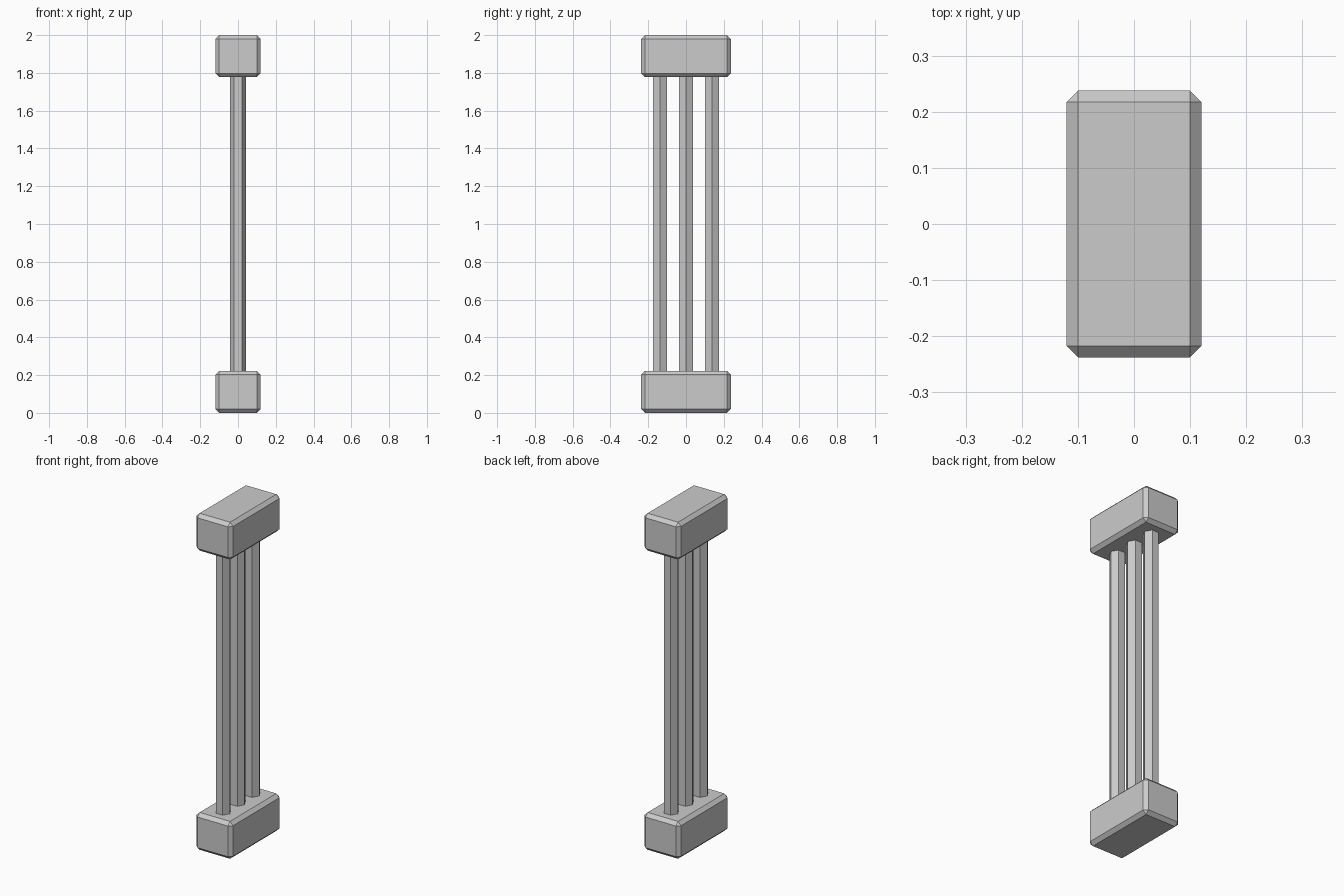
import bpy, bmesh
from mathutils import Matrix

if "Cube" in bpy.data.objects:
    bpy.data.objects.remove(bpy.data.objects["Cube"])

BLOCK = (0.24, 0.475, 0.222)
CHAMFER = 0.02
ROD_RADIUS = 0.0435
ROD_SPACING = 0.138
EMBED = 0.02


def add_object(name, bm, location):
    mesh = bpy.data.meshes.new(name)
    bm.to_mesh(mesh)
    bm.free()
    obj = bpy.data.objects.new(name, mesh)
    obj.location = location
    bpy.context.collection.objects.link(obj)
    return obj


def chamfered_block(name, z):
    bm = bmesh.new()
    bmesh.ops.create_cube(bm, size=1, matrix=Matrix.Diagonal((*BLOCK, 1)))
    bmesh.ops.bevel(bm, geom=bm.edges[:], offset=CHAMFER, segments=1,
                    affect='EDGES', profile=0.5)
    return add_object(name, bm, (0, 0, z))


def hex_rod(name, y):
    # six sides, with corners pointing along x
    bpy.ops.mesh.primitive_cylinder_add(
        vertices=6, radius=ROD_RADIUS, depth=2 - 2 * BLOCK[2] + 2 * EMBED,
        location=(0, y, 1))
    rod = bpy.context.object
    rod.name = name
    rod.data.transform(Matrix.Rotation(1.5707963, 4, 'Z'))
    return rod


# End blocks
chamfered_block("bottom_block", BLOCK[2] / 2)
chamfered_block("top_block", 2 - BLOCK[2] / 2)

# Row of three rods joining the blocks
for label, i in (("front", -1), ("middle", 0), ("back", 1)):
    hex_rod(label + "_rod", i * ROD_SPACING)
